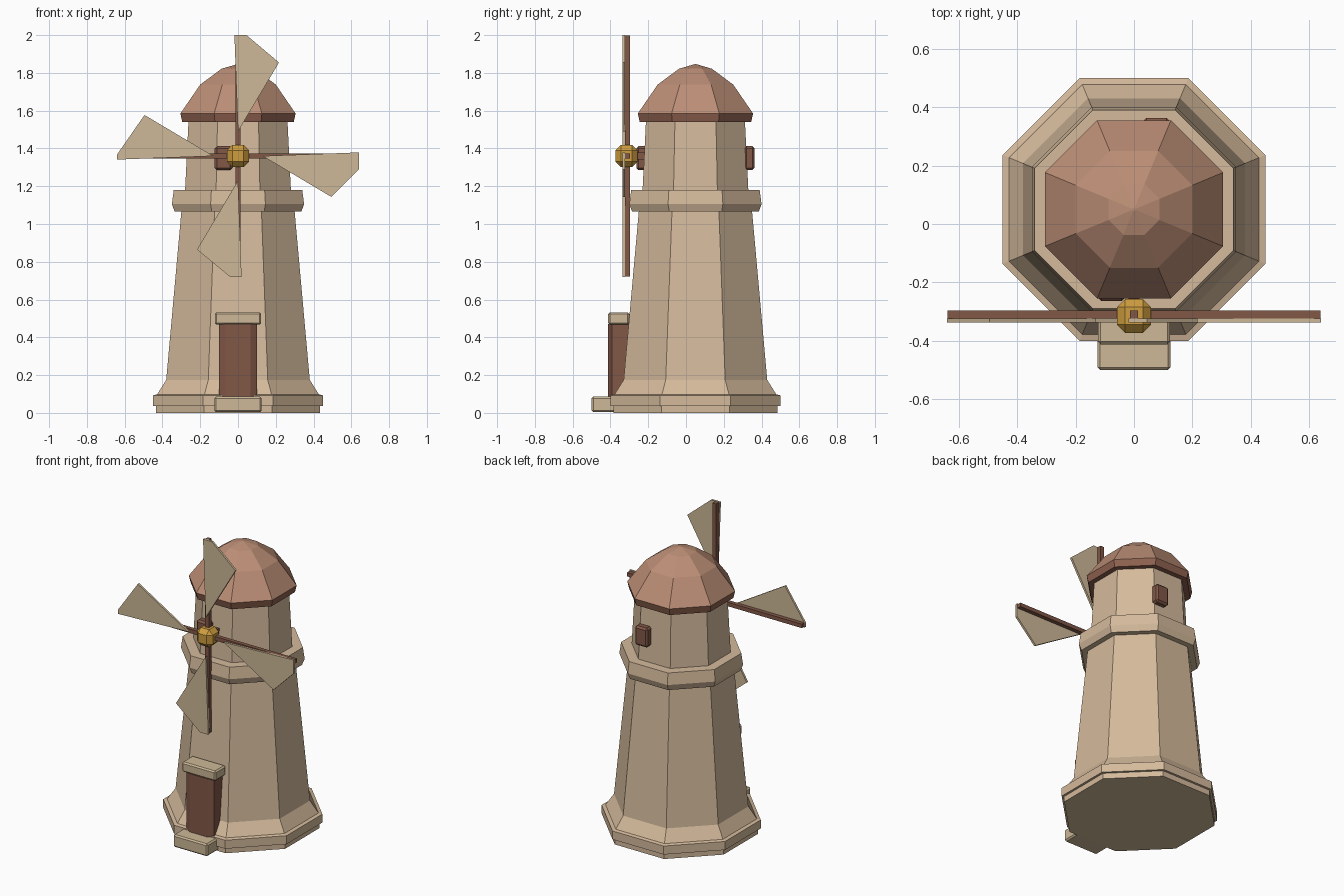
import bpy, bmesh, math
from mathutils import Matrix, Vector

if "Cube" in bpy.data.objects:
    bpy.data.objects.remove(bpy.data.objects["Cube"])


def material(name, rgb):
    m = bpy.data.materials.new(name)
    m.use_nodes = True
    m.diffuse_color = (*rgb, 1)
    m.node_tree.nodes["Principled BSDF"].inputs["Base Color"].default_value = (*rgb, 1)
    return m


STONE = material("warm plaster", (0.66, 0.49, 0.33))
CLOTH = material("pale sandstone", (0.61, 0.48, 0.31))
ROOF = material("clay roof", (0.50, 0.27, 0.18))
RIM = material("roof rim brown", (0.27, 0.12, 0.077))
WOOD = material("dark wood", (0.22, 0.096, 0.062))
GOLD = material("gold", (0.62, 0.34, 0.05))

AXIS_Y = 0.05                      # centre line of the tower
HUB = Vector((0, -0.315, 1.36))    # centre of the sails


def finish(name, bm, mat):
    bmesh.ops.recalc_face_normals(bm, faces=bm.faces)
    mesh = bpy.data.meshes.new(name)
    bm.to_mesh(mesh)
    bm.free()
    mesh.materials.append(mat)
    obj = bpy.data.objects.new(name, mesh)
    bpy.context.collection.objects.link(obj)
    return obj


def octagon_stack(name, profile, mat):
    """Eight-sided solid from (apothem, height) pairs, flat side to the front."""
    bm = bmesh.new()
    rings = []
    for apothem, z in profile:
        r = apothem / math.cos(math.pi / 8)
        rings.append([bm.verts.new((r * math.cos(a), AXIS_Y + r * math.sin(a), z))
                      for a in ((i + 0.5) * math.pi / 4 for i in range(8))])
    for low, high in zip(rings, rings[1:]):
        for i in range(8):
            j = (i + 1) % 8
            bm.faces.new((low[i], low[j], high[j], high[i]))
    bm.faces.new(rings[0])
    bm.faces.new(rings[-1])
    bmesh.ops.remove_doubles(bm, verts=bm.verts, dist=0.0001)
    return finish(name, bm, mat)


def box(name, low, high, mat, bevel=0.0):
    low, high = Vector(low), Vector(high)
    bm = bmesh.new()
    size = Matrix.Diagonal((*(high - low), 1))
    bmesh.ops.create_cube(bm, size=1, matrix=Matrix.Translation((low + high) / 2) @ size)
    obj = finish(name, bm, mat)
    if bevel:
        mod = obj.modifiers.new("chamfer", "BEVEL")
        mod.width = bevel
        mod.segments = 1
    return obj


def prism(name, outline, offset, mat):
    """Extrude a flat outline of 3D points along an offset."""
    bm = bmesh.new()
    face = bm.faces.new([bm.verts.new(p) for p in outline])
    ext = bmesh.ops.extrude_face_region(bm, geom=[face], use_keep_orig=True)
    moved = [g for g in ext["geom"] if isinstance(g, bmesh.types.BMVert)]
    bmesh.ops.translate(bm, verts=moved, vec=offset)
    return finish(name, bm, mat)


# Tower body and trim
octagon_stack("plinth", [(0.435, 0), (0.435, 0.037), (0.45, 0.037),
                         (0.45, 0.093), (0.43, 0.098)], STONE)
octagon_stack("tower_wall", [(0.43, 0.095), (0.38, 0.175), (0.30, 1.065),
                             (0.28, 1.18), (0.262, 1.545)], STONE)
octagon_stack("balcony_ring", [(0.335, 1.065), (0.35, 1.105), (0.34, 1.18)], STONE)

# Domed roof with a darker rim
octagon_stack("roof_rim", [(0.295, 1.54), (0.305, 1.585)], RIM)
octagon_stack("roof", [(0.305, 1.585), (0.20, 1.738), (0.087, 1.822), (0.005, 1.846)], ROOF)

# Doorway
prism("door", [(-0.10, -0.29, 0.08), (-0.10, -0.392, 0.08), (-0.065, -0.412, 0.08),
               (0.065, -0.412, 0.08), (0.10, -0.392, 0.08), (0.10, -0.29, 0.08)],
      (0, 0, 0.39), WOOD)
box("door_lintel", (-0.123, -0.412, 0.467), (0.123, -0.30, 0.532), CLOTH, 0.009)
box("door_step", (-0.125, -0.50, 0.004), (0.125, -0.36, 0.086), CLOTH, 0.009)

# Shutters, one on the front and one opposite
for name, side in (("front_window", 1), ("back_window", -1)):
    x, y = -0.077 * side, AXIS_Y - 0.285 * side
    box(name, (x - 0.047, y - 0.028, 1.285), (x + 0.047, y + 0.028, 1.412), WOOD, 0.012)

# Hub and axle
box("hub", HUB - Vector((0.058,) * 3), HUB + Vector((0.058,) * 3), GOLD, 0.028)
box("axle", HUB + Vector((-0.018, 0.04, -0.018)), HUB + Vector((0.018, 0.12, 0.018)), WOOD)

# Four sails, clockwise from the top, each a spar with a cloth in front
corner = {"top": 0.045, "left": 0.072, "bottom": 0.042, "right": 0.008}
for i, (name, tip) in enumerate(corner.items()):
    turn = Matrix.Translation(HUB) @ Matrix.Rotation(i * math.pi / 2, 4, "Y")
    spar = box(name + "_spar", (-0.013, -0.008, 0.03), (0.013, 0.019, 0.638), WOOD)
    sail = prism(name + "_sail", [(0, -0.022, 0.13), (-0.019, -0.022, 0.64),
                                  (tip, -0.022, 0.64), (0.217, -0.022, 0.495)],
                 (0, 0.014, 0), CLOTH)
    spar.matrix_world = turn
    sail.matrix_world = turn
